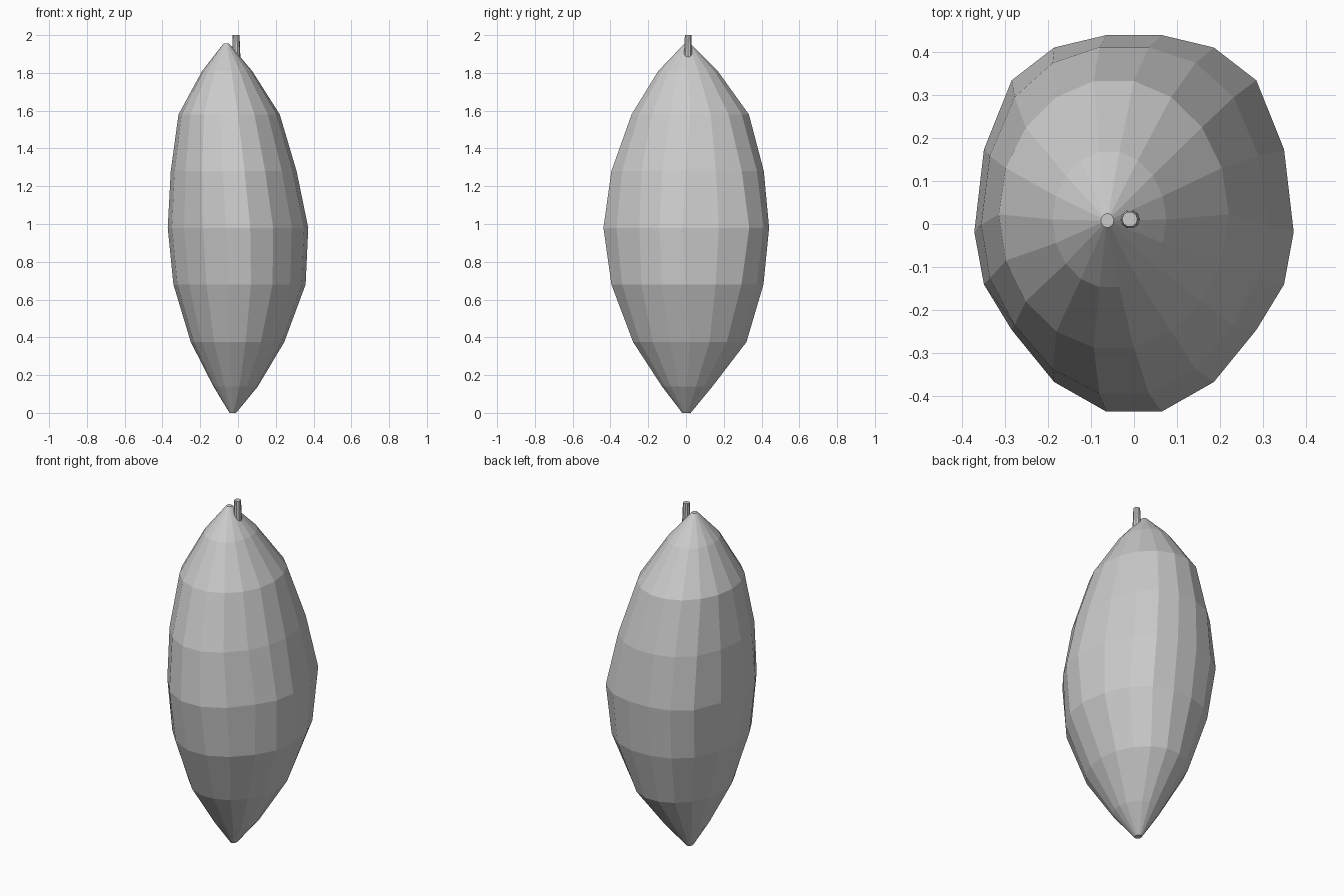
import bpy, bmesh
from math import sin, cos, radians, pi

if "Cube" in bpy.data.objects:
    bpy.data.objects.remove(bpy.data.objects["Cube"])


def loft(name, rings):
    """Skin a list of equal-length vertex rings and cap both ends."""
    bm = bmesh.new()
    loops = [[bm.verts.new(p) for p in ring] for ring in rings]
    n = len(loops[0])
    for a, b in zip(loops, loops[1:]):
        for i in range(n):
            j = (i + 1) % n
            bm.faces.new((a[i], a[j], b[j], b[i]))
    bm.faces.new(loops[0][::-1])
    bm.faces.new(loops[-1])
    mesh = bpy.data.meshes.new(name)
    bm.to_mesh(mesh)
    bm.free()
    obj = bpy.data.objects.new(name, mesh)
    bpy.context.collection.objects.link(obj)
    return obj


# Irregular y bulge of the belly, by angle from the side (mirrored left/right)
BULGE = {80: .007, 60: .024, 40: .047, 20: .02, 0: -.02,
         -20: .01, -40: .038, -60: .016, -80: -.002}


def pod_ring(z, x0, x1, y0, y1, weight):
    ring = []
    for k in range(18):
        a = k * 20
        x = (x0 + x1) / 2 + (x1 - x0) / 2 * cos(radians(a))
        y = (y0 + y1) / 2 + (y1 - y0) / 2 / sin(radians(80)) * sin(radians(a))
        m = a if a <= 90 else 180 - a if a <= 270 else a - 360
        d = BULGE[m] if abs(m) < 80 else 0
        ring.append((x, y + weight * d, z))
    return ring


# Pod body: z, x extents, y extents, bulge weight
SECTIONS = [
    (0.000, -.045, -.010, -.020, .025, 0),
    (0.140, -.130, .105, -.127, .140, 0),
    (0.375, -.250, .245, -.280, .320, 0),
    (0.680, -.342, .358, -.395, .410, .5),
    (0.980, -.372, .372, -.437, .440, 1),
    (1.280, -.356, .310, -.395, .412, .5),
    (1.580, -.315, .221, -.288, .333, 0),
    (1.810, -.190, .075, -.147, .168, 0),
    (1.955, -.077, -.047, -.008, .024, 0),
]
loft("pod_body", [pod_ring(*s) for s in SECTIONS])

# Short stem beside the tip
loft("stem", [[(-.01 + r * cos(k * pi / 5), .011 + r * sin(k * pi / 5), z)
               for k in range(10)]
              for z, r in ((1.85, .024), (2.0, .018))])
